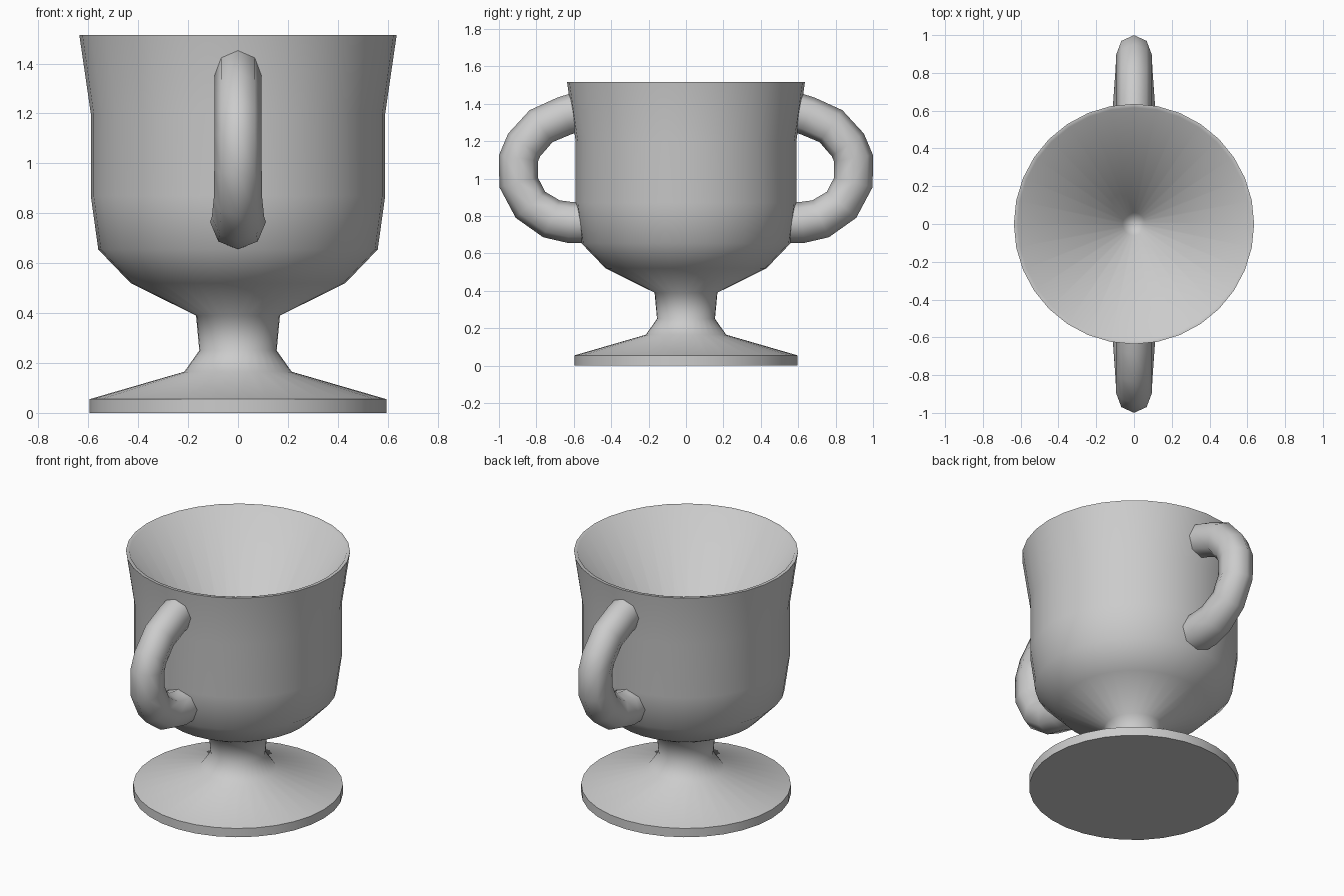
import bpy, bmesh, math
from mathutils import Vector

if "Cube" in bpy.data.objects:
    bpy.data.objects.remove(bpy.data.objects["Cube"])

SIDES = 32


def finish(bm, name, angle):
    bmesh.ops.recalc_face_normals(bm, faces=bm.faces)
    me = bpy.data.meshes.new(name)
    bm.to_mesh(me)
    bm.free()
    ob = bpy.data.objects.new(name, me)
    bpy.context.collection.objects.link(ob)
    bpy.ops.object.select_all(action='DESELECT')
    ob.select_set(True)
    bpy.context.view_layer.objects.active = ob
    bpy.ops.object.shade_smooth_by_angle(angle=math.radians(angle))
    return ob


def bridge(bm, rings):
    for a, b in zip(rings, rings[1:]):
        n = len(a)
        for i in range(n):
            bm.faces.new((a[i], a[(i + 1) % n], b[(i + 1) % n], b[i]))


def fan(bm, ring, tip):
    v = bm.verts.new(tip)
    for i in range(len(ring)):
        bm.faces.new((ring[i], ring[(i + 1) % len(ring)], v))


def lathe(name, profile, bottom, top):
    bm = bmesh.new()
    rings = []
    for r, z in profile:
        rings.append([bm.verts.new((r * math.cos(2 * math.pi * i / SIDES),
                                    r * math.sin(2 * math.pi * i / SIDES), z))
                      for i in range(SIDES)])
    bridge(bm, rings)
    fan(bm, rings[0], (0, 0, bottom))
    fan(bm, rings[-1], (0, 0, top))
    return finish(bm, name, 70)


def tube(name, path, sides=8):
    # path entries: y, z, radius in the bend plane, half width along x
    bm = bmesh.new()
    pts = [Vector((0, p[0], p[1])) for p in path]
    rings = []
    for k, (y, z, r, w) in enumerate(path):
        t = (pts[min(k + 1, len(pts) - 1)] - pts[max(k - 1, 0)]).normalized()
        nrm = Vector((0, -t.z, t.y))
        rings.append([bm.verts.new(pts[k]
                      + nrm * r * math.cos(2 * math.pi * i / sides)
                      + Vector((w * math.sin(2 * math.pi * i / sides), 0, 0)))
                      for i in range(sides)])
    bridge(bm, rings)
    bm.faces.new(rings[0])
    bm.faces.new(rings[-1])
    return finish(bm, name, 60)


# Cup: foot, stem and bowl in one turned profile, with a tapering hollow
lathe("cup_body", [
    (0.595, 0.0), (0.595, 0.055), (0.215, 0.165), (0.155, 0.25),
    (0.168, 0.39), (0.43, 0.52), (0.56, 0.655), (0.59, 0.87),
    (0.59, 1.20), (0.636, 1.515), (0.616, 1.515), (0.06, 0.60)],
    bottom=0.0, top=0.55)

# Handles: one bent tube, mirrored front to back
handle = tube("handles", [
    (0.585, 1.355, 0.105, 0.095), (0.65, 1.335, 0.105, 0.095),
    (0.775, 1.28, 0.105, 0.095), (0.865, 1.18, 0.105, 0.095),
    (0.895, 1.11, 0.106, 0.095), (0.895, 0.98, 0.106, 0.095),
    (0.832, 0.86, 0.105, 0.097), (0.72, 0.785, 0.108, 0.105),
    (0.62, 0.765, 0.110, 0.112), (0.54, 0.765, 0.110, 0.112)])
mirror = handle.modifiers.new("mirror", 'MIRROR')
mirror.use_axis = (False, True, False)
